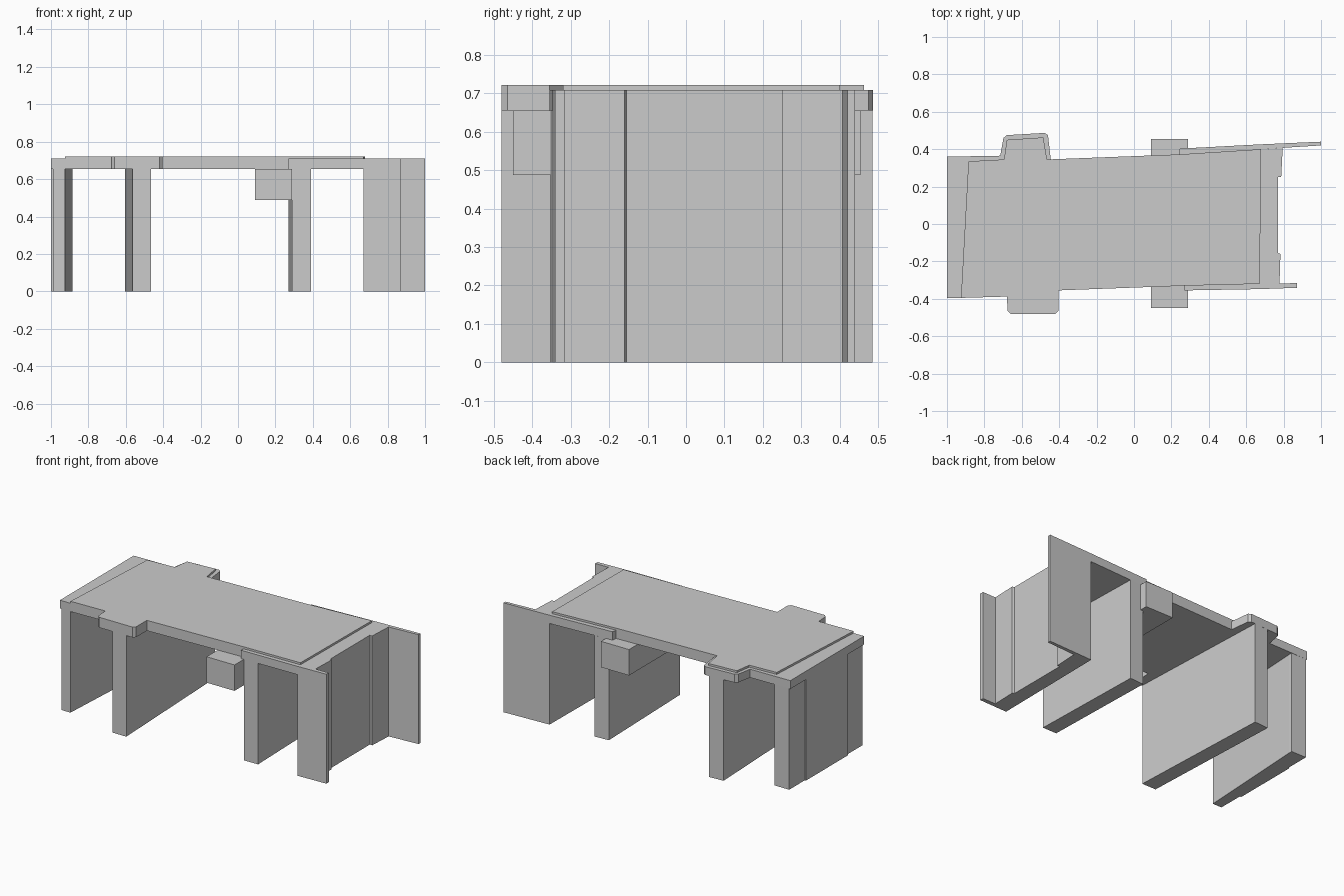
import bpy, bmesh


def prism(name, outline, z0, z1):
    """Extrude a plan outline vertically from z0 to z1."""
    bm = bmesh.new()
    face = bm.faces.new([bm.verts.new((x, y, z0)) for x, y in outline])
    ext = bmesh.ops.extrude_face_region(bm, geom=[face], use_keep_orig=True)
    top = [g for g in ext["geom"] if isinstance(g, bmesh.types.BMVert)]
    bmesh.ops.translate(bm, verts=top, vec=(0, 0, z1 - z0))
    bmesh.ops.recalc_face_normals(bm, faces=bm.faces)
    mesh = bpy.data.meshes.new(name)
    bm.to_mesh(mesh)
    bm.free()
    ob = bpy.data.objects.new(name, mesh)
    bpy.context.collection.objects.link(ob)
    return ob


SOFFIT, RIM, TOP = 0.655, 0.709, 0.722

# Edge of the deck around the rear bay, shared by slab and rim
bay = [(-0.885, 0.335), (-0.695, 0.345), (-0.68, 0.45),
       (-0.485, 0.463), (-0.465, 0.345)]

# Main deck slab with a front bay
prism("deck_slab", bay + [
    (0.24, 0.372), (0.68, 0.40), (0.672, -0.32), (0.27, -0.33), (-0.405, -0.355),
    (-0.405, -0.465), (-0.42, -0.48), (-0.66, -0.48), (-0.675, -0.465),
    (-0.68, -0.388), (-0.925, -0.395)], SOFFIT, TOP)

# Lower rim along the left end and around the rear bay
prism("deck_rim", [(-1, -0.395), (-0.925, -0.395)] + bay + [
    (-0.445, 0.346), (-0.46, 0.475), (-0.478, 0.487), (-0.68, 0.475),
    (-0.698, 0.46), (-0.715, 0.365), (-1, 0.36)], SOFFIT, RIM)

# Low edge strips in front of the wing walls
prism("rear_edge_strip", [(0.24, 0.372), (0.68, 0.40), (0.68, 0.426), (0.245, 0.403)],
      SOFFIT, RIM)
prism("front_edge_strip", [(0.27, -0.33), (0.672, -0.32), (0.672, -0.348), (0.27, -0.355)],
      SOFFIT, RIM)

# Wing walls
prism("rear_wing_wall", [(0.68, 0.40), (1, 0.42), (1, 0.44), (0.68, 0.426)], 0, RIM)
prism("front_wing_wall", [(0.672, -0.32), (0.872, -0.316), (0.872, -0.341), (0.672, -0.348)],
      0, RIM)

# Right abutment with a recessed middle
prism("right_abutment", [
    (0.672, -0.32), (0.778, -0.318), (0.783, -0.16), (0.77, -0.155),
    (0.77, 0.25), (0.787, 0.25), (0.795, 0.407), (0.68, 0.40)], 0, RIM)

# Left abutment with a slightly raised middle
prism("left_abutment", [
    (-0.99, -0.395), (-0.925, -0.395), (-0.885, 0.335), (-0.885, 0.36),
    (-0.992, 0.36), (-0.992, 0.20), (-1, 0.20), (-1, -0.23), (-0.99, -0.23)], 0, SOFFIT)

# Piers, skewed in plan
prism("left_pier", [(-0.565, -0.48), (-0.465, -0.48), (-0.505, 0.485), (-0.605, 0.479)],
      0, SOFFIT)
prism("right_pier", [(0.29, -0.353), (0.39, -0.352), (0.37, 0.41), (0.27, 0.404)],
      0, SOFFIT)

# Cross beam beside the right pier
prism("cross_beam", [(0.09, -0.45), (0.29, -0.45), (0.29, 0.455), (0.09, 0.455)],
      0.487, SOFFIT)
